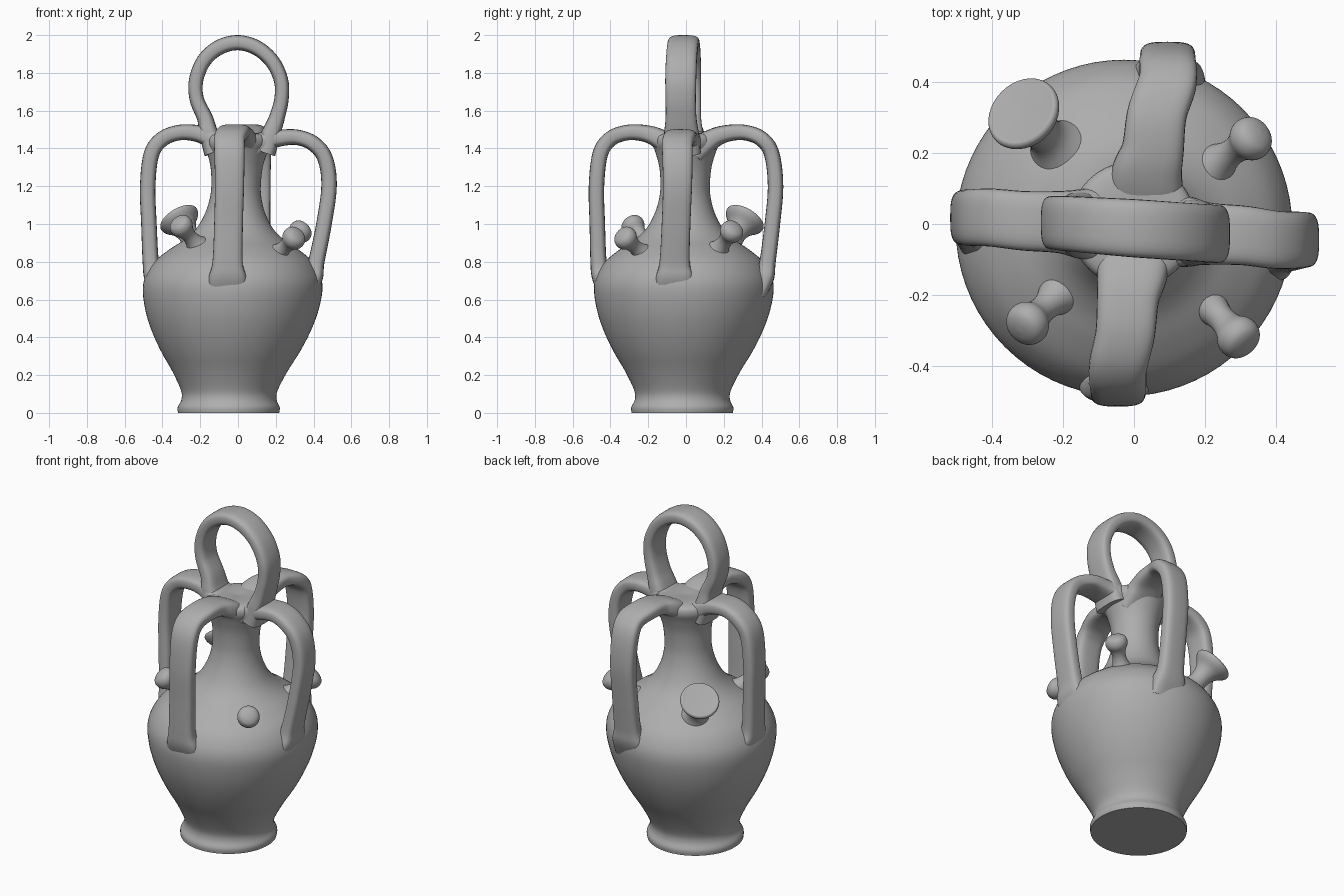
import bpy, bmesh, math
from mathutils import Vector

cube = bpy.data.objects.get("Cube")
if cube:
    bpy.data.objects.remove(cube)

clay = bpy.data.materials.new("grey clay")
clay.diffuse_color = (0.42, 0.42, 0.42, 1)
clay.use_nodes = True
bsdf = clay.node_tree.nodes["Principled BSDF"]
bsdf.inputs["Base Color"].default_value = (0.42, 0.42, 0.42, 1)
bsdf.inputs["Roughness"].default_value = 0.7


def spline(points, steps=6):
    """Catmull-Rom curve through points of any dimension."""
    p = [points[0]] + list(points) + [points[-1]]
    out = []
    for i in range(1, len(p) - 2):
        for k in range(steps):
            t = k / steps
            out.append([0.5 * (2 * b + (c - a) * t + (2 * a - 5 * b + 4 * c - d) * t * t
                               + (3 * b - a - 3 * c + d) * t ** 3)
                        for a, b, c, d in zip(*p[i - 1:i + 3])])
    out.append(list(points[-1]))
    return out


def loft(name, rings, sides=32, power=1.0):
    """Skin rings of (centre, u axis, v axis, u radius, v radius); power < 1 squares them."""
    bm = bmesh.new()
    loops = []
    for c, u, v, ru, rv in rings:
        loop = []
        for i in range(sides):
            a = 2 * math.pi * i / sides
            ca, sa = math.cos(a), math.sin(a)
            x = math.copysign(abs(ca) ** power, ca) * ru
            y = math.copysign(abs(sa) ** power, sa) * rv
            loop.append(bm.verts.new(c + u * x + v * y))
        loops.append(loop)
    for a, b in zip(loops, loops[1:]):
        for i in range(sides):
            j = (i + 1) % sides
            bm.faces.new((a[i], a[j], b[j], b[i]))
    bm.faces.new(loops[0][::-1])
    bm.faces.new(loops[-1])
    bmesh.ops.recalc_face_normals(bm, faces=bm.faces)
    mesh = bpy.data.meshes.new(name)
    bm.to_mesh(mesh)
    bm.free()
    mesh.materials.append(clay)
    obj = bpy.data.objects.new(name, mesh)
    bpy.context.collection.objects.link(obj)
    bpy.ops.object.select_all(action='DESELECT')
    bpy.context.view_layer.objects.active = obj
    obj.select_set(True)
    bpy.ops.object.shade_smooth_by_angle(angle=math.radians(50))
    return obj


def strap(name, points, side):
    """Flat strap along (x, y, z, half width, half thickness) points."""
    pts = spline(points, 8)
    rings = []
    for i, q in enumerate(pts):
        t = (Vector(pts[min(i + 1, len(pts) - 1)][:3]) - Vector(pts[max(i - 1, 0)][:3])).normalized()
        b = (side - t * side.dot(t)).normalized()
        rings.append((Vector(q[:3]), b, t.cross(b), q[3], q[4]))
    return loft(name, rings, 28, 0.62)


X, Y, Z = Vector((1, 0, 0)), Vector((0, 1, 0)), Vector((0, 0, 1))

# Jar body: lathed profile (radius, height) on a slightly leaning axis
profile = [(0.268, 0), (0.27, 0.03), (0.252, 0.07), (0.256, 0.12), (0.305, 0.22),
           (0.365, 0.32), (0.415, 0.42), (0.452, 0.52), (0.473, 0.62), (0.473, 0.69),
           (0.452, 0.75), (0.41, 0.81), (0.335, 0.87), (0.26, 0.92), (0.2, 0.98),
           (0.158, 1.06), (0.136, 1.14), (0.131, 1.21), (0.138, 1.3), (0.16, 1.38),
           (0.178, 1.43), (0.165, 1.47), (0.1, 1.482), (0.004, 1.475)]
loft("jar_body", [(Vector((-0.05 + 0.033 * z, -0.02 + 0.013 * z, z)), X, Y, r, r)
                  for r, z in spline(profile, 4)], 72)

# Four side handles: outward direction, sideways axis, sideways offsets at
# top / bend / foot, outward reach at bend / foot, lowering of the arch
handles = {
    "front_handle": (-Y, X, -0.005, -0.045, -0.055, 0.474, 0.463, 0),
    "back_handle": (Y, X, 0.035, 0.095, 0.095, 0.474, 0.432, 0),
    "right_handle": (-X, Y, 0.0, 0.018, 0.005, 0.478, 0.462, 0),
    "left_handle": (X, Y, -0.02, -0.045, -0.06, 0.482, 0.415, 0.025),
}
for name, (out, side, t0, t1, t2, reach, foot, drop) in handles.items():
    path = [(0.04, 1.38, t0, 0.11, 0.07), (0.13, 1.445 - drop / 2, t0, 0.102, 0.055),
            (0.21, 1.478 - drop, t0 * 0.7 + t1 * 0.3, 0.088, 0.045),
            (0.31, 1.484 - drop, (t0 + t1) / 2, 0.084, 0.041),
            (0.4, 1.45 - drop, t1, 0.082, 0.041), (reach - 0.02, 1.37 - drop, t1, 0.08, 0.041),
            (reach, 1.2, t1, 0.077, 0.041),
            (reach * 0.6 + foot * 0.4, 1.0, (t1 + t2) / 2, 0.076, 0.041),
            (foot, 0.8, t2, 0.08, 0.043), (foot - 0.015, 0.72, t2, 0.1, 0.05),
            (foot - 0.055, 0.63, t2, 0.11, 0.05)]
    strap(name, [(*(out * d + side * t + Z * z), w, h) for d, z, t, w, h in path], side)

# Top carrying loop
loop_path = [(-0.12, 1.38, 0.1, 0.06), (-0.155, 1.48, 0.092, 0.05), (-0.175, 1.56, 0.08, 0.042),
             (-0.218, 1.66, 0.076, 0.038), (-0.222, 1.76, 0.076, 0.038), (-0.18, 1.865, 0.078, 0.039),
             (-0.1, 1.935, 0.08, 0.04), (0, 1.96, 0.082, 0.04), (0.1, 1.932, 0.082, 0.04),
             (0.182, 1.86, 0.082, 0.039), (0.228, 1.76, 0.082, 0.038), (0.23, 1.66, 0.08, 0.038),
             (0.205, 1.56, 0.082, 0.042), (0.175, 1.48, 0.092, 0.05), (0.14, 1.38, 0.1, 0.06)]
strap("top_loop", [(x, -0.012 - 0.07 * x, z, w, h) for x, z, w, h in loop_path], Y)

# Spouts: (radius, distance along the axis from the head)
flared = [(0.13, -0.27), (0.085, -0.21), (0.058, -0.16), (0.054, -0.11), (0.07, -0.065),
          (0.1, -0.03), (0.11, -0.008), (0.103, 0.006), (0.085, 0.006), (0.004, 0.003)]
knob = [(0.11, -0.23), (0.07, -0.175), (0.046, -0.13), (0.038, -0.09), (0.044, -0.055),
        (0.06, -0.025), (0.062, 0.0), (0.052, 0.022), (0.03, 0.034), (0.003, 0.038)]
spouts = [("filling_spout", (-0.315, 0.315, 1.03), 50, flared),
          ("front_right_spout", (-0.305, -0.285, 0.995), 42, knob),
          ("front_left_spout", (0.3, -0.325, 0.93), 34, knob),
          ("back_left_spout", (0.335, 0.245, 0.965), 40, knob)]
for name, head, elevation, shape in spouts:
    e = math.radians(elevation)
    flat = Vector((head[0], head[1], 0)).normalized()
    axis = flat * math.cos(e) + Z * math.sin(e)
    u = Z.cross(axis).normalized()
    loft(name, [(Vector(head) + axis * s, u, axis.cross(u), r, r)
                for r, s in spline(shape, 4)], 36)
